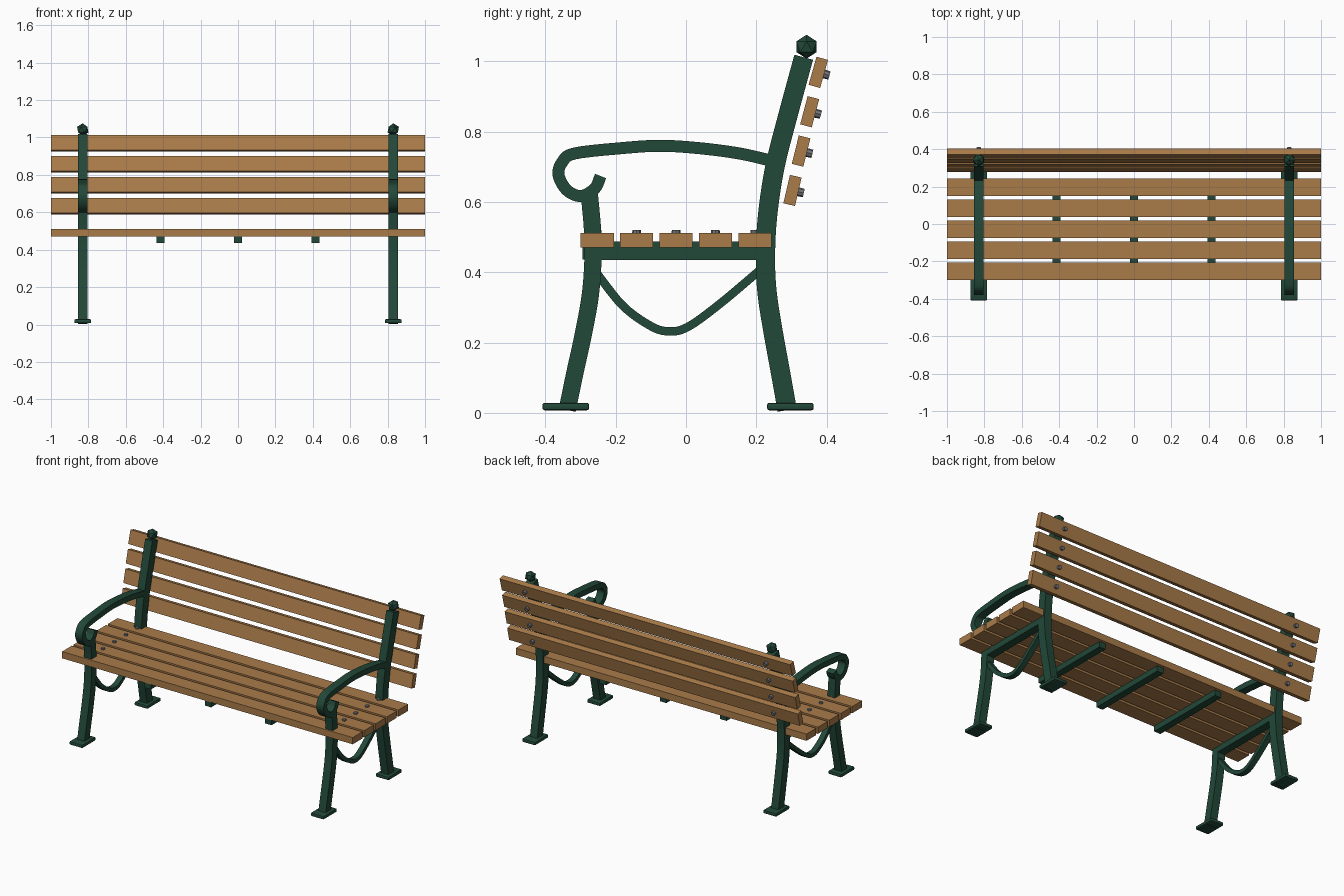
import bpy, bmesh, math
from mathutils import Vector, Matrix

if "Cube" in bpy.data.objects:
    bpy.data.objects.remove(bpy.data.objects["Cube"])

SIDE_X = 0.83


def make_material(name, rgb):
    mat = bpy.data.materials.new(name)
    mat.use_nodes = True
    mat.diffuse_color = (*rgb, 1)
    mat.node_tree.nodes["Principled BSDF"].inputs["Base Color"].default_value = (*rgb, 1)
    return mat


GREEN = make_material("dark_green_iron", (0.016, 0.065, 0.041))
WOOD = make_material("warm_wood", (0.40, 0.20, 0.068))
STEEL = make_material("bolt_steel", (0.17, 0.18, 0.20))


def finish(bm, name, mat, mirror=False, smooth=False):
    bmesh.ops.recalc_face_normals(bm, faces=bm.faces)
    mesh = bpy.data.meshes.new(name)
    bm.to_mesh(mesh)
    bm.free()
    mesh.materials.append(mat)
    if smooth:
        mesh.shade_smooth()
        mesh.set_sharp_from_angle(angle=math.radians(35))
    obj = bpy.data.objects.new(name, mesh)
    bpy.context.collection.objects.link(obj)
    if mirror:
        obj.modifiers.new("mirror", "MIRROR").use_mirror_merge = False
    return obj


def box(name, mat, center, size, tilt=0, bevel=0, mirror=False):
    bm = bmesh.new()
    bmesh.ops.create_cube(bm, size=1, matrix=Matrix.Diagonal((*size, 1)))
    if bevel:
        bmesh.ops.bevel(bm, geom=bm.edges[:], offset=bevel, segments=2,
                        profile=0.5, affect="EDGES")
    bm.transform(Matrix.Translation(center) @ Matrix.Rotation(tilt, 4, "X"))
    return finish(bm, name, mat, mirror, smooth=bevel > 0)


def bolt(name, center, tilt=0):
    bm = bmesh.new()
    bmesh.ops.create_cone(bm, cap_ends=True, segments=8, radius1=0.013,
                          radius2=0.012, depth=0.022)
    bm.transform(Matrix.Translation(center) @ Matrix.Rotation(tilt, 4, "X"))
    return finish(bm, name, STEEL, mirror=True)


def spline(points, steps=5):
    """Catmull-Rom curve through (y, z) points."""
    p = [Vector(q) for q in points]
    p = [2 * p[0] - p[1]] + p + [2 * p[-1] - p[-2]]
    out = []
    for a, b, c, d in zip(p, p[1:], p[2:], p[3:]):
        for i in range(steps):
            t = i / steps
            out.append(0.5 * (2 * b + (c - a) * t + (2 * a - 5 * b + 4 * c - d) * t**2
                              + (3 * b - a - 3 * c + d) * t**3))
    return out + [p[-2]]


def sweep(name, points, thick, width):
    """Rectangular bar following a side profile, one per end frame."""
    path = spline(points)
    bm = bmesh.new()
    rings = []
    for i, q in enumerate(path):
        tangent = path[min(i + 1, len(path) - 1)] - path[max(i - 1, 0)]
        n = Vector((-tangent.y, tangent.x)).normalized() * thick / 2
        corners = [(-1, -1), (1, -1), (1, 1), (-1, 1)]
        rings.append([bm.verts.new((SIDE_X + sx * width / 2, q.x + s * n.x, q.y + s * n.y))
                      for sx, s in corners])
    for r, s in zip(rings, rings[1:]):
        for k in range(4):
            m = (k + 1) % 4
            bm.faces.new((r[k], r[m], s[m], s[k]))
    bm.faces.new(rings[0])
    bm.faces.new(rings[-1])
    return finish(bm, name, GREEN, mirror=True, smooth=True)


# Cast iron end frames
sweep("back_post", [(0.288, 0.008), (0.268, 0.12), (0.248, 0.23), (0.231, 0.34),
                    (0.226, 0.44), (0.232, 0.56), (0.253, 0.7), (0.291, 0.85),
                    (0.335, 1.012)], 0.055, 0.05)
sweep("front_leg", [(-0.338, 0.008), (-0.317, 0.11), (-0.293, 0.22), (-0.273, 0.33),
                    (-0.265, 0.43), (-0.266, 0.52), (-0.275, 0.622)], 0.049, 0.05)
sweep("scrolled_armrest", [(-0.243, 0.674), (-0.26, 0.638), (-0.3, 0.617), (-0.34, 0.635),
                           (-0.363, 0.678), (-0.352, 0.714), (-0.318, 0.738),
                           (-0.187, 0.753), (-0.074, 0.76), (0.04, 0.753),
                           (0.153, 0.738), (0.25, 0.716)], 0.034, 0.05)
sweep("curved_brace", [(-0.26, 0.405), (-0.18, 0.305), (-0.1, 0.247), (-0.048, 0.232),
                       (0.006, 0.245), (0.096, 0.31), (0.215, 0.41)], 0.024, 0.034)
box("end_seat_rail", GREEN, (SIDE_X, -0.025, 0.461), (0.05, 0.5, 0.052), mirror=True)

# Feet
for name, y in (("front_foot", -0.342), ("back_foot", 0.297)):
    box(name, GREEN, (SIDE_X, y, 0.018), (0.09, 0.133, 0.021), bevel=0.006, mirror=True)

# Faceted finials
bm = bmesh.new()
bmesh.ops.create_icosphere(bm, subdivisions=1, radius=0.034,
                           matrix=Matrix.Translation((SIDE_X, 0.343, 1.042)))
finish(bm, "finial", GREEN, mirror=True)

# Cross bars under the seat
for i in (-1, 0, 1):
    box("seat_cross_bar", GREEN, (i * 0.415, -0.035, 0.456), (0.044, 0.52, 0.04))

# Seat slats with bolts
for i in range(5):
    y = -0.253 + i * 0.1123
    box("seat_slat", WOOD, (0, y, 0.491), (2, 0.095, 0.042))
    bolt("seat_bolt", (SIDE_X, y, 0.51))

# Leaning back slats with bolts behind
for i in range(4):
    tilt = -math.radians(13 + i * 0.9)
    center = Vector((0, 0.303 + i * 0.0245, 0.633 + i * 0.112))
    box("back_slat", WOOD, center, (2, 0.034, 0.083), tilt)
    out = Vector((SIDE_X, 0.022 * math.cos(tilt), 0.022 * math.sin(tilt)))
    bolt("back_bolt", center + out, tilt - math.pi / 2)
